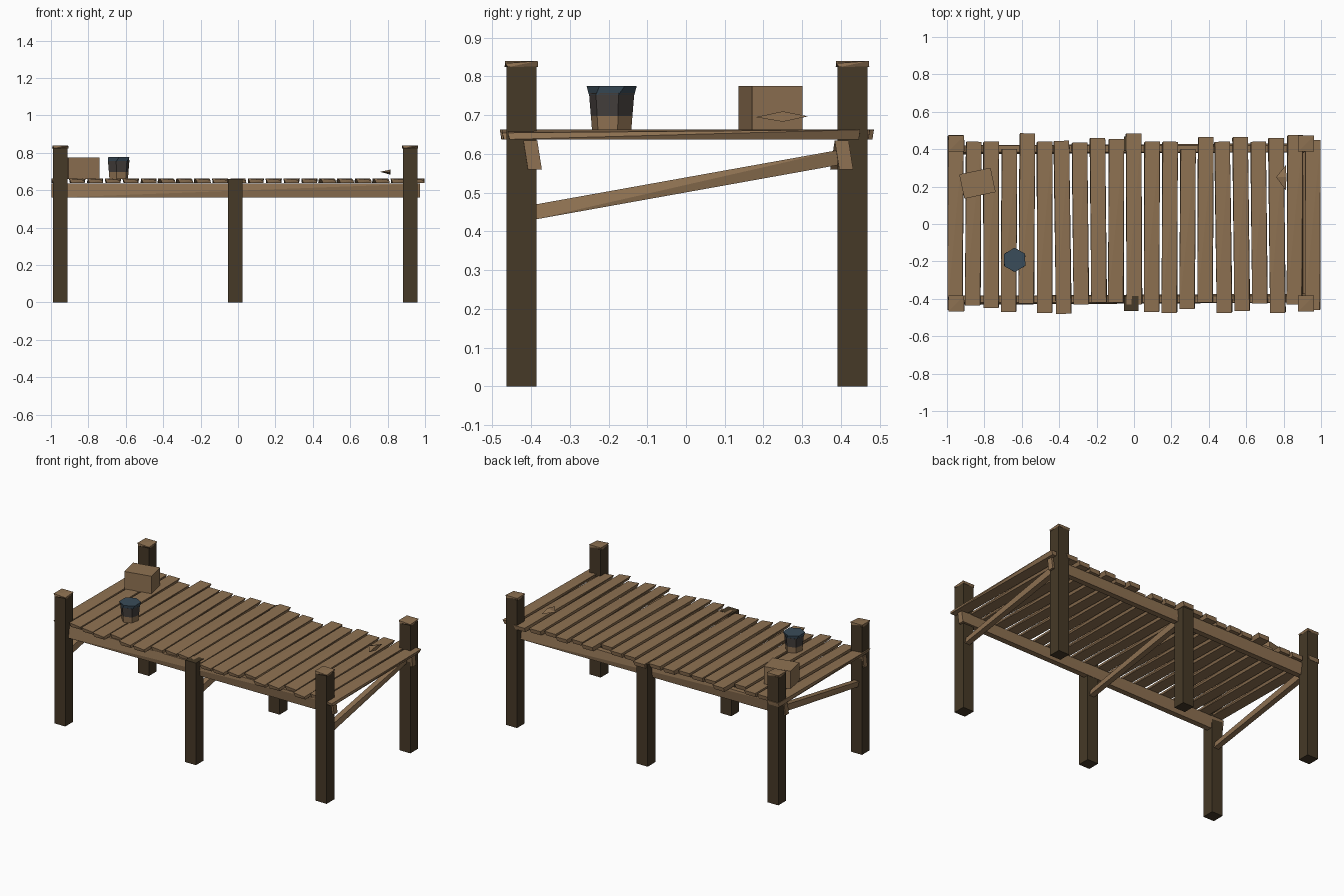
import bpy, bmesh, math, random
from mathutils import Matrix, Vector

random.seed(4)
old = bpy.data.objects.get("Cube")
if old:
    bpy.data.objects.remove(old, do_unlink=True)


def material(name, color):
    m = bpy.data.materials.new(name)
    m.use_nodes = True
    m.diffuse_color = (*color, 1)
    m.node_tree.nodes["Principled BSDF"].inputs["Base Color"].default_value = (*color, 1)
    return m


PLANK = material("weathered_plank", (0.275, 0.168, 0.085))
POST = material("dark_timber", (0.061, 0.041, 0.020))
LID = material("slate_blue", (0.042, 0.072, 0.100))
BAND = material("charcoal", (0.058, 0.049, 0.045))


def finish(name, bm, *mats):
    bmesh.ops.recalc_face_normals(bm, faces=bm.faces)
    mesh = bpy.data.meshes.new(name)
    bm.to_mesh(mesh)
    bm.free()
    for m in mats:
        mesh.materials.append(m)
    ob = bpy.data.objects.new(name, mesh)
    bpy.context.collection.objects.link(ob)
    return ob


def timber(name, loc, size, mat, rot=None, twist=0.0, taper=0.0, dip=0.0):
    """Hewn box: underside twisted and narrowed, one top corner dipped."""
    bm = bmesh.new()
    hx, hy, hz = (s / 2 for s in size)
    ring = [(-1, -1), (1, -1), (1, 1), (-1, 1)]
    turn = Matrix.Rotation(twist, 3, "Z")
    low = [bm.verts.new(turn @ Vector((x * (hx - taper), y * (hy - taper), -hz))) for x, y in ring]
    top = [bm.verts.new((x * hx, y * hy, hz)) for x, y in ring]
    top[1].co.z -= dip
    bm.faces.new(low[::-1])
    # Creased faces are split along their diagonal
    for quad in [top] + [[low[i], low[(i + 1) % 4], top[(i + 1) % 4], top[i]] for i in range(4)]:
        if twist or dip:
            bm.faces.new((quad[0], quad[1], quad[2]))
            bm.faces.new((quad[0], quad[2], quad[3]))
        else:
            bm.faces.new(quad)
    place = Matrix.Translation(loc)
    if rot:
        place = place @ rot
    bm.transform(place)
    return finish(name, bm, mat)


# Posts, with caps on the corner ones
for side, y in (("front", -0.425), ("back", 0.43)):
    for pos, x, h in (("right", -0.95, 0.826), ("middle", -0.015, 0.66), ("left", 0.92, 0.826)):
        timber(f"{side}_{pos}_post", (x, y, h / 2), (0.078, 0.078, h), POST)
        if pos != "middle":
            timber(f"{side}_{pos}_post_cap", (x, y, 0.832), (0.084, 0.084, 0.016), PLANK,
                   twist=0.12, taper=0.003, dip=0.006)
    # Long beam under the deck
    timber(f"{side}_beam", (-0.012, math.copysign(0.402, y), 0.597), (1.97, 0.036, 0.075),
           PLANK, twist=0.012)

# Sloping cross braces, low at the front
slope = math.atan2(0.14, 0.78)
for pos, x in (("right", -0.95), ("middle", -0.015), ("left", 0.92)):
    timber(f"{pos}_brace", (x, 0, 0.52), (0.035, 0.82, 0.038), PLANK,
           rot=Matrix.Rotation(slope, 4, "X"), twist=0.02)

# Deck planks with uneven ends
BACK = (.475, .44, .44, .40, .485, .44, .445, .435, .46, .455, .485,
        .44, .44, .40, .465, .44, .465, .44, .46, .475, .45)
FRONT = (.46, .435, .45, .47, .425, .475, .48, .43, .42, .42, .43,
         .47, .475, .455, .42, .475, .465, .425, .475, .43, .46)
for i, (b, f) in enumerate(zip(BACK, FRONT)):
    yaw = random.uniform(-0.012, 0.012)
    timber(f"deck_plank_{i + 1}", (-0.955 + i * 0.0955, (b - f) / 2, 0.650), (0.08, b + f, 0.025),
           PLANK, rot=Matrix.Rotation(yaw, 4, "Z"), twist=0.018, taper=0.004, dip=0.008)

# Crate
timber("crate", (-0.837, 0.218, 0.717), (0.171, 0.133, 0.116), PLANK,
       rot=Matrix.Rotation(math.radians(12), 4, "Z"))


def six_sided(name, levels, *mats):
    """Stack of hexagon rings (z, radius, turn, material of the band above)."""
    bm = bmesh.new()
    rings = []
    for z, r, turn, _ in levels:
        rings.append([bm.verts.new((-0.638 + r * math.cos(a), -0.192 + r * math.sin(a), z))
                      for a in (math.tau * k / 6 + turn for k in range(6))])
    bm.faces.new(rings[0][::-1])
    bm.faces.new(rings[-1]).material_index = levels[-1][3]
    for n in range(len(rings) - 1):
        for k in range(6):
            j = (k + 1) % 6
            face = bm.faces.new((rings[n][k], rings[n][j], rings[n + 1][j], rings[n + 1][k]))
            face.material_index = levels[n][3]
    return finish(name, bm, *mats)


# Bucket with a dark upper band, and its lid
six_sided("bucket", [(0.660, 0.052, 0.3, 0), (0.698, 0.055, 0.3, 1), (0.757, 0.060, 0.3, 1)], PLANK, BAND)
six_sided("bucket_lid", [(0.752, 0.060, 0.3, 0), (0.776, 0.065, 0.55, 0)], LID)

# Loose wood chip: flat diamond with a point
bm = bmesh.new()
rim = [bm.verts.new(p) for p in ((0.812, 0.18, 0.695), (0.815, 0.25, 0.683),
                                 (0.812, 0.315, 0.697), (0.815, 0.25, 0.71))]
tip = bm.verts.new((0.76, 0.25, 0.698))
for k in range(4):
    bm.faces.new((rim[k], rim[(k + 1) % 4], tip))
bm.faces.new((rim[0], rim[1], rim[3]))
bm.faces.new((rim[1], rim[2], rim[3]))
finish("wood_chip", bm, PLANK)
